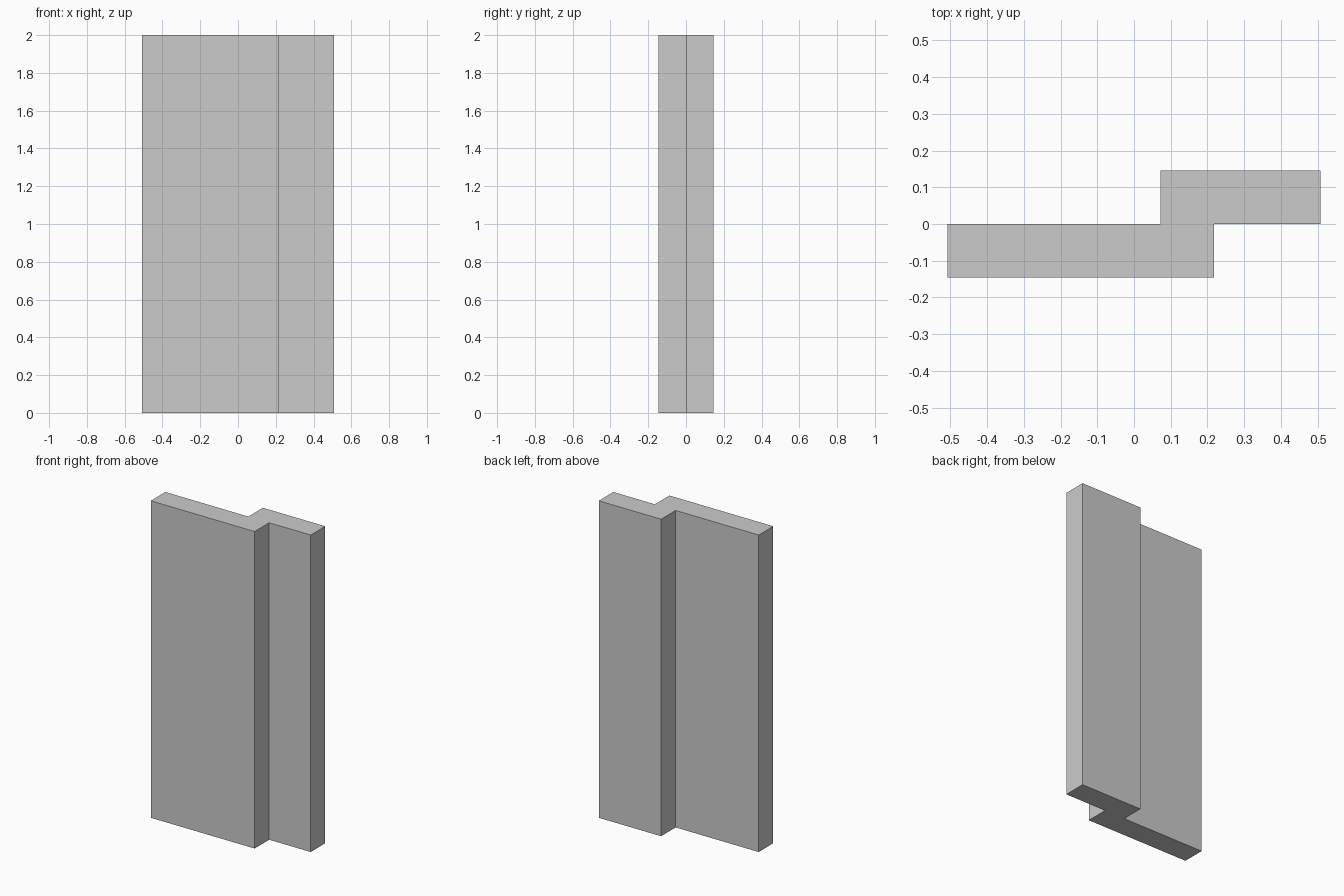
import bpy, bmesh

if "Cube" in bpy.data.objects:
    bpy.data.objects.remove(bpy.data.objects["Cube"])

HEIGHT = 2.0
U = 0.0725  # plan module: panel is 14 x 4 modules

# Stepped plan outline: wide front leaf, overlapping narrower back leaf
outline = [(-7, -2), (3, -2), (3, 0), (7, 0), (7, 2), (1, 2), (1, 0), (-7, 0)]

# Extrude the outline upward into one solid panel
bm = bmesh.new()
base = bm.faces.new([bm.verts.new((x * U, y * U, 0)) for x, y in outline])
top = bmesh.ops.extrude_face_region(bm, geom=[base], use_keep_orig=True)
verts = [g for g in top["geom"] if isinstance(g, bmesh.types.BMVert)]
bmesh.ops.translate(bm, vec=(0, 0, HEIGHT), verts=verts)
bmesh.ops.recalc_face_normals(bm, faces=bm.faces)

mesh = bpy.data.meshes.new("stepped_panel")
bm.to_mesh(mesh)
bm.free()
panel = bpy.data.objects.new("stepped_panel", mesh)
bpy.context.collection.objects.link(panel)
